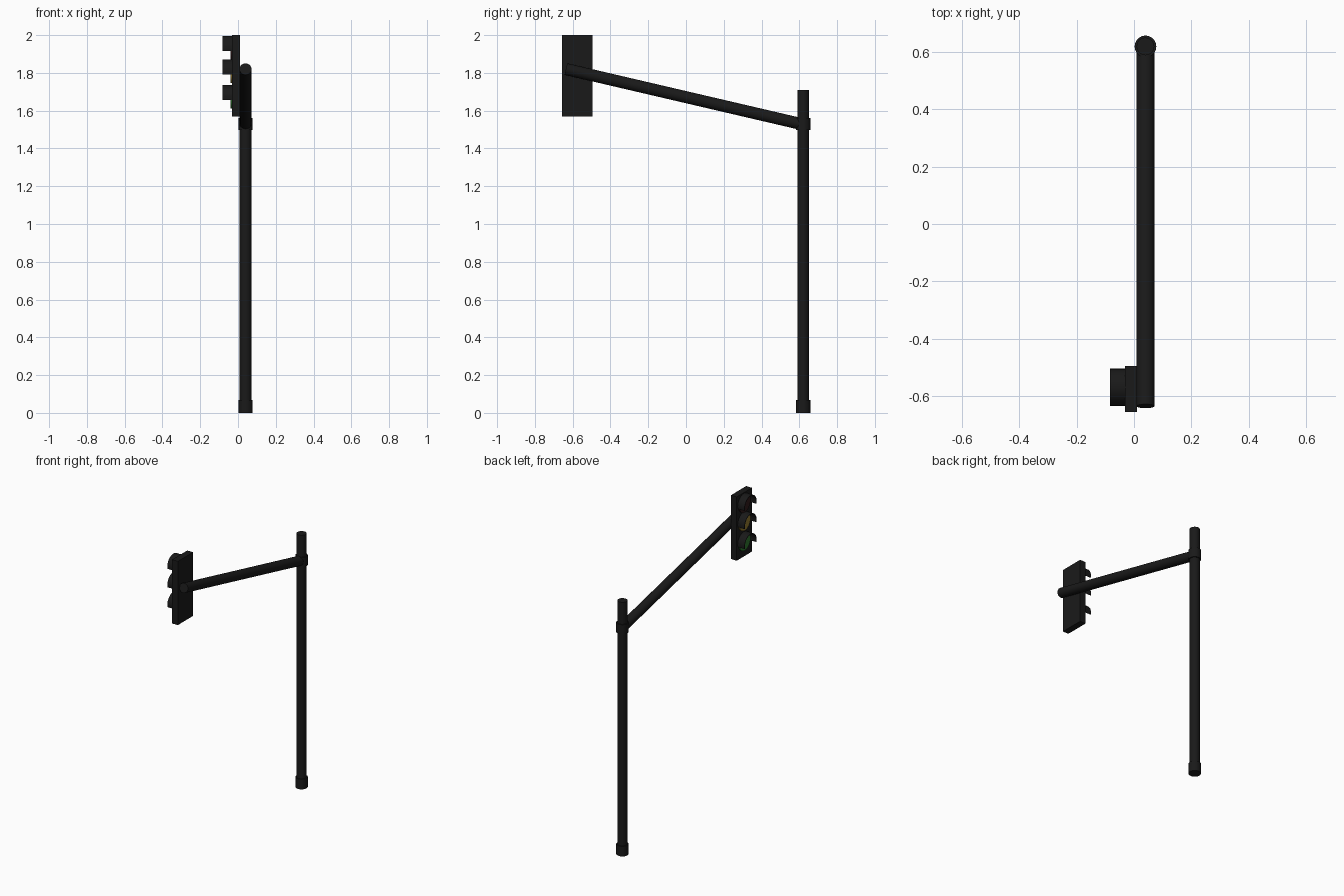
import bpy, bmesh, math
from mathutils import Vector

if "Cube" in bpy.data.objects:
    bpy.data.objects.remove(bpy.data.objects["Cube"])

PX, PY = 0.04, 0.62          # pole axis
LY = -0.57                   # signal head centre line
FRONT = -0.032               # front face of the signal head
LIGHTS = {"top": 1.93, "middle": 1.806, "bottom": 1.672}


def material(name, rgb):
    m = bpy.data.materials.new(name)
    m.diffuse_color = (*rgb, 1)
    m.use_nodes = True
    m.node_tree.nodes["Principled BSDF"].inputs["Base Color"].default_value = m.diffuse_color
    return m


BLACK = material("black_paint", (0.01, 0.01, 0.01))
LENS = {"top": material("dark_lens", (0.03, 0.01, 0.01)),
        "middle": material("amber_lens", (0.3, 0.2, 0.03)),
        "bottom": material("green_lens", (0.03, 0.18, 0.03))}


def finish(ob, name, mat, smooth=True):
    ob.name = name
    ob.data.materials.append(mat)
    if smooth:
        bpy.ops.object.select_all(action='DESELECT')
        ob.select_set(True)
        bpy.context.view_layer.objects.active = ob
        bpy.ops.object.shade_smooth_by_angle(angle=math.radians(40))
    return ob


def tube(name, a, b, r, mat=BLACK, sides=20):
    a, b = Vector(a), Vector(b)
    d = b - a
    bpy.ops.mesh.primitive_cylinder_add(
        vertices=sides, radius=r, depth=d.length, location=(a + b) / 2,
        rotation=d.to_track_quat('Z', 'Y').to_euler())
    return finish(bpy.context.object, name, mat)


def hood(name, z, r=0.065, t=0.004, x0=FRONT, x1=-0.083, n=16):
    """Open half tube over a lens, dropping a little below its centre."""
    bm = bmesh.new()
    rings = []
    for i in range(n + 1):
        a = math.radians(-13 + 206 * i / n)
        c, s = math.cos(a), math.sin(a)
        rings.append([bm.verts.new((x, LY + q * c, z + q * s))
                      for x, q in ((x0, r), (x1, r), (x1, r - t), (x0, r - t))])
    for p, q in zip(rings, rings[1:]):
        for k in range(4):
            bm.faces.new((p[k], p[(k + 1) % 4], q[(k + 1) % 4], q[k]))
    bm.faces.new(rings[0])
    bm.faces.new(rings[-1][::-1])
    bmesh.ops.recalc_face_normals(bm, faces=bm.faces)
    me = bpy.data.meshes.new(name)
    bm.to_mesh(me)
    bm.free()
    ob = bpy.data.objects.new(name, me)
    bpy.context.collection.objects.link(ob)
    return finish(ob, name, BLACK)


# Upright pole with base and joint collars
tube("pole", (PX, PY, 0), (PX, PY, 1.71), 0.031)
tube("base_collar", (PX, PY, 0), (PX, PY, 0.068), 0.038)
tube("joint_collar", (PX, PY, 1.497), (PX, PY, 1.562), 0.038)

# Sloping arm
tube("arm", (PX, PY, 1.527), (PX, -0.636, 1.82), 0.0315)

# Signal head plate
bpy.ops.mesh.primitive_cube_add(size=1, location=((FRONT + 0.011) / 2, -0.576, 1.785))
plate = bpy.context.object
plate.scale = (0.011 - FRONT, 0.162, 0.43)
finish(plate, "signal_plate", BLACK, smooth=False)

# Lenses and hoods
for key, z in LIGHTS.items():
    tube(key + "_lens", (FRONT + 0.01, LY, z), (FRONT - 0.008, LY, z), 0.06, LENS[key], 24)
    hood(key + "_hood", z)
